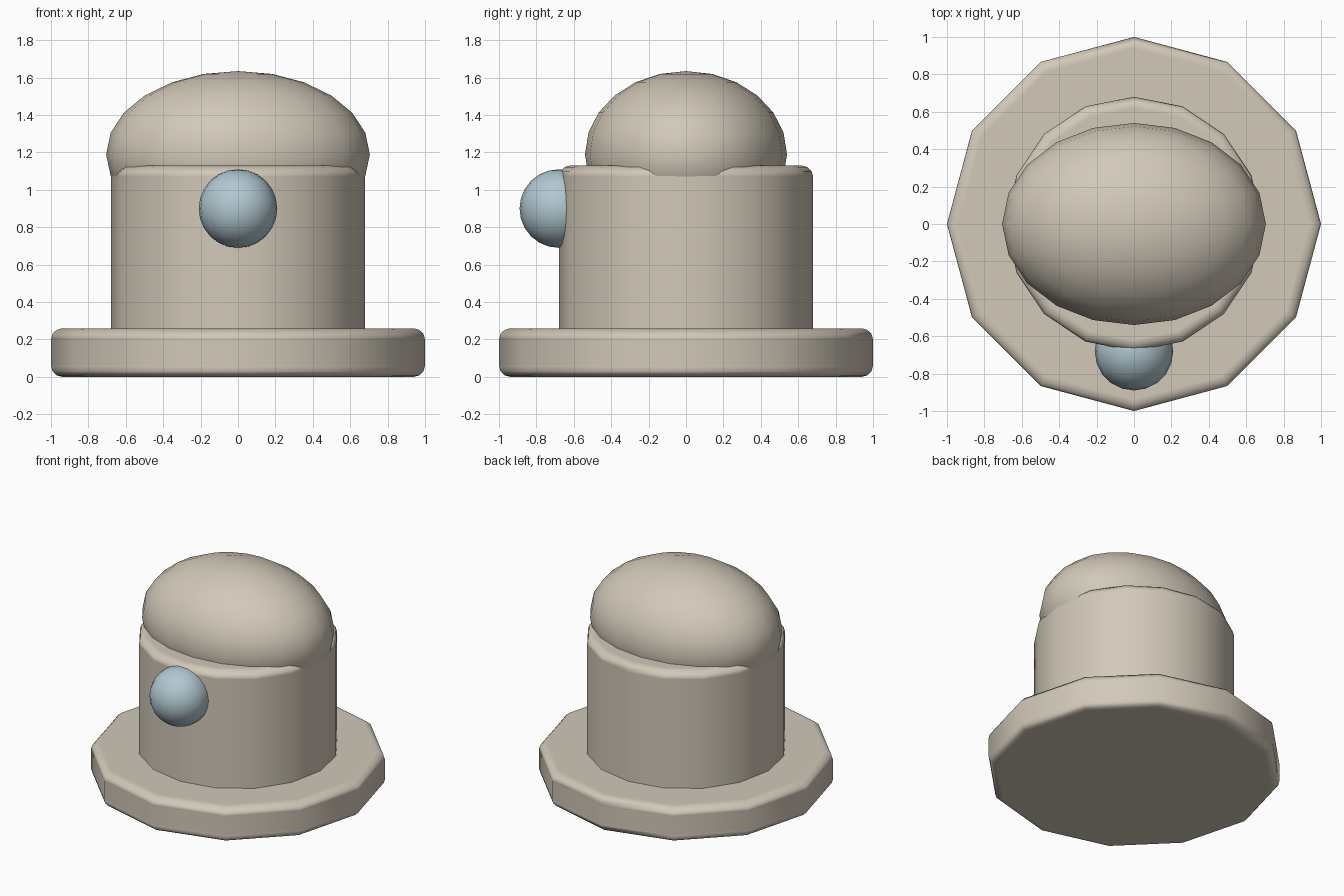
import bpy, bmesh, math
from mathutils import Matrix

if "Cube" in bpy.data.objects:
    bpy.data.objects.remove(bpy.data.objects["Cube"])


def material(name, rgb):
    m = bpy.data.materials.new(name)
    m.diffuse_color = (*rgb, 1)
    m.use_nodes = True
    m.node_tree.nodes["Principled BSDF"].inputs["Base Color"].default_value = m.diffuse_color
    return m


STONE = material("warm stone", (0.64, 0.58, 0.48))
GLASS = material("pale blue", (0.44, 0.58, 0.64))


def finish(name, bm, mat, bevel=0):
    mesh = bpy.data.meshes.new(name)
    bm.to_mesh(mesh)
    bm.free()
    ob = bpy.data.objects.new(name, mesh)
    bpy.context.collection.objects.link(ob)
    mesh.materials.append(mat)
    bpy.ops.object.select_all(action='DESELECT')
    ob.select_set(True)
    bpy.context.view_layer.objects.active = ob
    bpy.ops.object.shade_smooth_by_angle(angle=math.radians(40))
    if bevel:
        mod = ob.modifiers.new("rounded rims", 'BEVEL')
        mod.width = bevel
        mod.segments = 3
        mod.limit_method = 'ANGLE'
        mod.angle_limit = math.radians(50)
        mod.harden_normals = True
    return ob


def drum(name, sides, radius, z0, z1, bevel):
    bm = bmesh.new()
    bmesh.ops.create_cone(bm, cap_ends=True, segments=sides, radius1=radius,
                          radius2=radius, depth=z1 - z0,
                          matrix=Matrix.Translation((0, 0, (z0 + z1) / 2)))
    return finish(name, bm, STONE, bevel)


def ball(name, size, centre, mat):
    bm = bmesh.new()
    bmesh.ops.create_uvsphere(
        bm, u_segments=20, v_segments=12, radius=1,
        matrix=Matrix.Translation(centre) @ Matrix.Diagonal((*size, 1)))
    return finish(name, bm, mat)


# Wide twelve-sided foot and the round body standing on it
drum("base", 12, 1.0, 0.0, 0.26, 0.06)
drum("body", 16, 0.68, 0.2, 1.13, 0.06)

# Oval cap sunk into the top of the body
ball("cap", (0.705, 0.54, 0.445), (0, 0, 1.19), STONE)

# Round eye half set in the front wall
ball("eye", (0.21, 0.21, 0.21), (0, -0.68, 0.9), GLASS)
